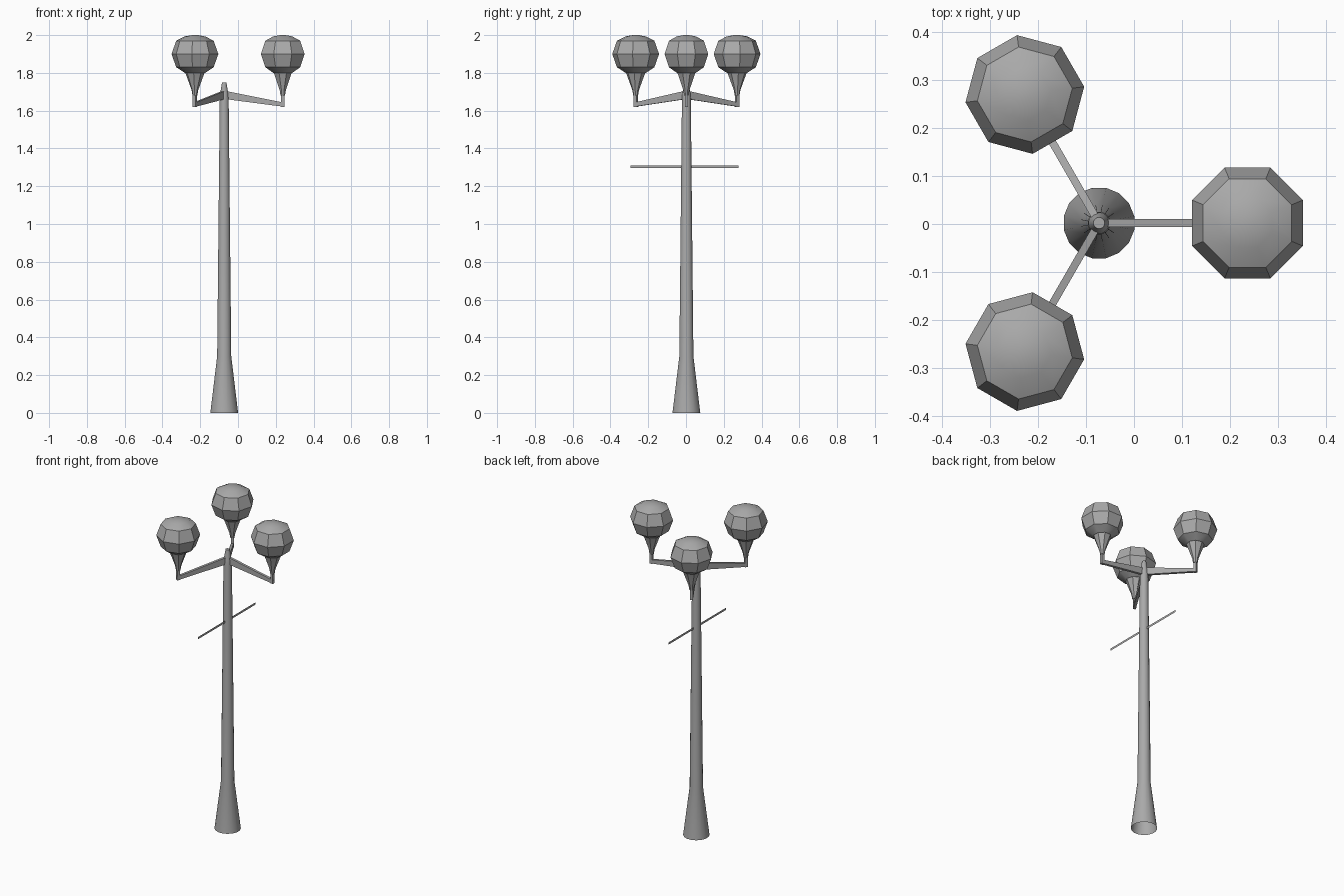
import bpy, bmesh, math
from mathutils import Matrix, Vector

cube = bpy.data.objects.get("Cube")
if cube:
    bpy.data.objects.remove(cube, do_unlink=True)

AXIS = Vector((-0.073, 0.002, 0))
REACH = 0.31

grey = bpy.data.materials.new("grey_metal")
grey.use_nodes = True
colour = (0.4, 0.4, 0.4, 1)
grey.diffuse_color = colour
grey.node_tree.nodes["Principled BSDF"].inputs["Base Color"].default_value = colour


def finish(name, bm, matrix, smooth=30):
    bmesh.ops.recalc_face_normals(bm, faces=bm.faces)
    mesh = bpy.data.meshes.new(name)
    bm.to_mesh(mesh)
    bm.free()
    mesh.materials.append(grey)
    ob = bpy.data.objects.new(name, mesh)
    bpy.context.collection.objects.link(ob)
    ob.matrix_world = matrix
    bpy.ops.object.select_all(action='DESELECT')
    ob.select_set(True)
    bpy.context.view_layer.objects.active = ob
    bpy.ops.object.shade_smooth_by_angle(angle=math.radians(smooth))
    return ob


def lathe(name, profile, sides, matrix, cap_bottom=False, cap_top=False, smooth=30):
    """Stack rings of (radius, height) with flats facing the x axis."""
    bm = bmesh.new()
    rings = []
    for r, z in profile:
        angles = [2 * math.pi * (i + 0.5) / sides for i in range(sides)]
        rings.append([bm.verts.new((r * math.cos(a), r * math.sin(a), z)) for a in angles])
    for low, high in zip(rings, rings[1:]):
        for i in range(sides):
            j = (i + 1) % sides
            bm.faces.new((low[i], low[j], high[j], high[i]))
    if cap_bottom:
        bm.faces.new(rings[0])
    if cap_top:
        bm.faces.new(rings[-1])
    return finish(name, bm, matrix, smooth)


def arm(name, matrix):
    """Tapered square beam sloping down from the pole to the lamp stem."""
    bm = bmesh.new()
    ends = []
    for x, low, high in ((0.0, 1.662, 1.706), (REACH + 0.01, 1.62, 1.642)):
        ends.append([bm.verts.new((x, y, z)) for y, z in
                     ((-0.008, low), (0.008, low), (0.008, high), (-0.008, high))])
    for i in range(4):
        j = (i + 1) % 4
        bm.faces.new((ends[0][i], ends[0][j], ends[1][j], ends[1][i]))
    bm.faces.new(ends[0])
    bm.faces.new(ends[1])
    finish(name, bm, matrix)


# Pole with flared, open foot and narrow tip
base = Matrix.Translation(AXIS)
lathe("pole", [(0.075, 0), (0.038, 0.3), (0.024, 1.66), (0.022, 1.69), (0.012, 1.75)],
      16, base, cap_top=True)

# Three arms, each with a stem, a flared holder and a globe
for side, degrees in (("left", 0), ("back", 120), ("front", -120)):
    turn = base @ Matrix.Rotation(math.radians(degrees), 4, 'Z')
    lamp = turn @ Matrix.Translation((REACH, 0, 0))
    arm(side + "_arm", turn)
    lathe(side + "_stem", [(0.012, 1.62), (0.012, 1.69)], 4, lamp, True, True)
    lathe(side + "_holder", [(0.013, 1.68), (0.018, 1.71), (0.053, 1.805)], 8, lamp, True, True)
    lathe(side + "_globe", [(0.054, 1.8), (0.1, 1.83), (0.125, 1.9), (0.1, 1.97),
                            (0.055, 1.993), (0.015, 2.0)], 8, lamp, True, True, 32)

# Thin crossbar blade through the pole
bm = bmesh.new()
bm.faces.new([bm.verts.new((0, y, z)) for y, z in
              ((-0.295, 1.297), (0.277, 1.297), (0.277, 1.311), (-0.295, 1.311))])
finish("crossbar", bm, base)
